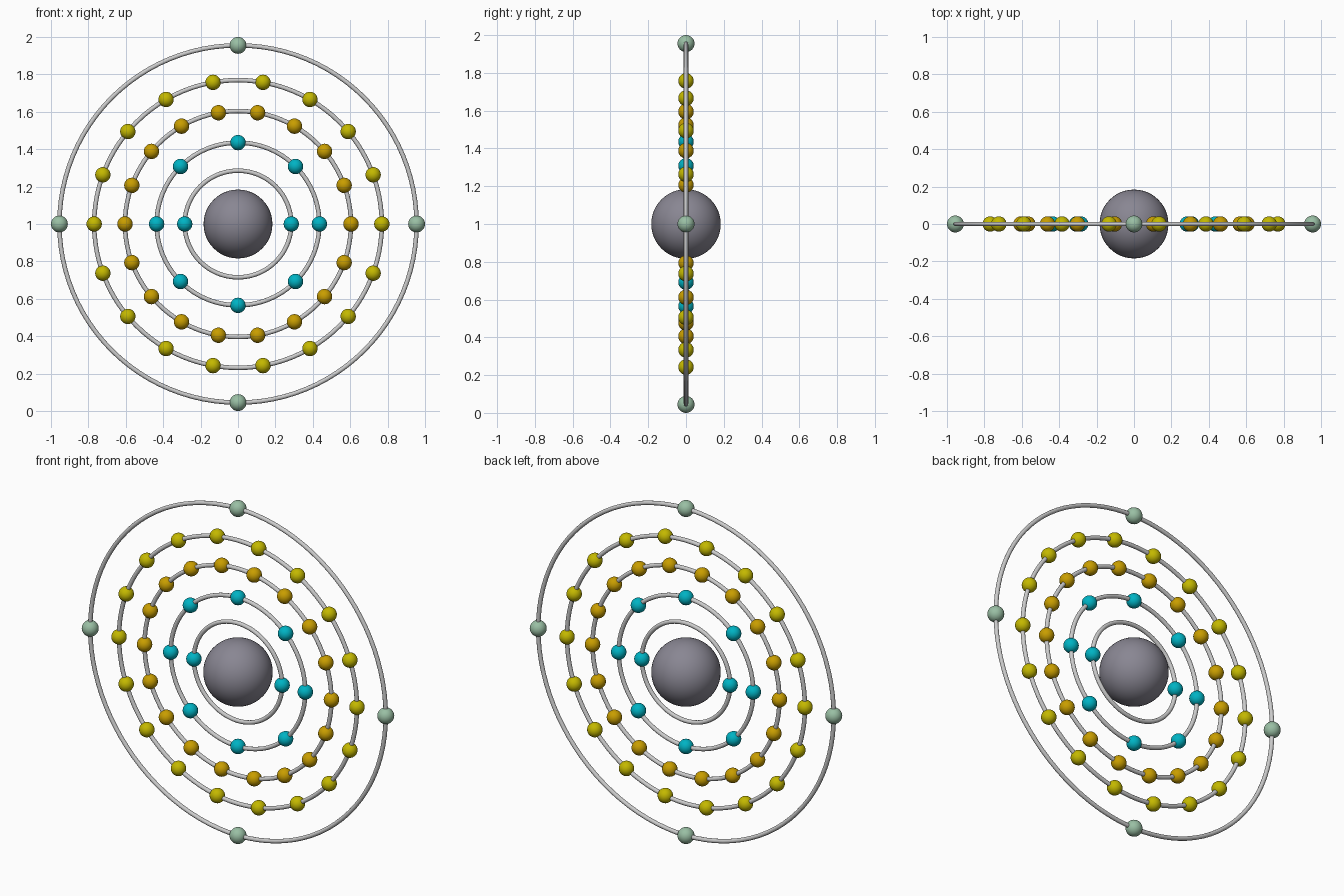
import bpy
from math import cos, sin, tau, pi

if "Cube" in bpy.data.objects:
    bpy.data.objects.remove(bpy.data.objects["Cube"])

CENTRE_Z = 1.0
RING_TUBE = 0.012


def material(name, rgb):
    mat = bpy.data.materials.new(name)
    mat.diffuse_color = (*rgb, 1)
    mat.use_nodes = True
    mat.node_tree.nodes["Principled BSDF"].inputs["Base Color"].default_value = mat.diffuse_color
    return mat


def ball(name, radius, x, z, mat, segments, rings):
    bpy.ops.mesh.primitive_uv_sphere_add(segments=segments, ring_count=rings,
                                         radius=radius, location=(x, 0, z))
    obj = bpy.context.object
    obj.name = name
    obj.data.materials.append(mat)
    bpy.ops.object.shade_smooth()
    return obj


def orbit(name, radius):
    bpy.ops.mesh.primitive_torus_add(major_radius=radius, minor_radius=RING_TUBE,
                                     major_segments=96, minor_segments=12,
                                     location=(0, 0, CENTRE_Z), rotation=(pi / 2, 0, 0))
    bpy.context.object.name = name
    bpy.ops.object.shade_smooth()


cyan = material("cyan", (0.0, 0.45, 0.55))
orange = material("orange", (0.58, 0.34, 0.0))
yellow = material("yellow", (0.55, 0.48, 0.0))
green = material("pale_green", (0.32, 0.52, 0.37))
slate = material("slate", (0.25, 0.24, 0.29))

# Nucleus
ball("nucleus", 0.184, 0, CENTRE_Z, slate, 48, 24)

# Shells: orbit radius, electron count, electron radius, colour
shells = [
    (0.285, 2, 0.041, cyan),
    (0.435, 8, 0.041, cyan),
    (0.604, 18, 0.041, orange),
    (0.769, 18, 0.041, yellow),
    (0.955, 4, 0.045, green),
]
for n, (radius, count, size, mat) in enumerate(shells, 1):
    orbit(f"orbit_ring_{n}", radius)
    for i in range(count):
        a = tau * i / count
        ball(f"electron_{n}_{i + 1}", size, radius * cos(a),
             CENTRE_Z + radius * sin(a), mat, 32, 16)
